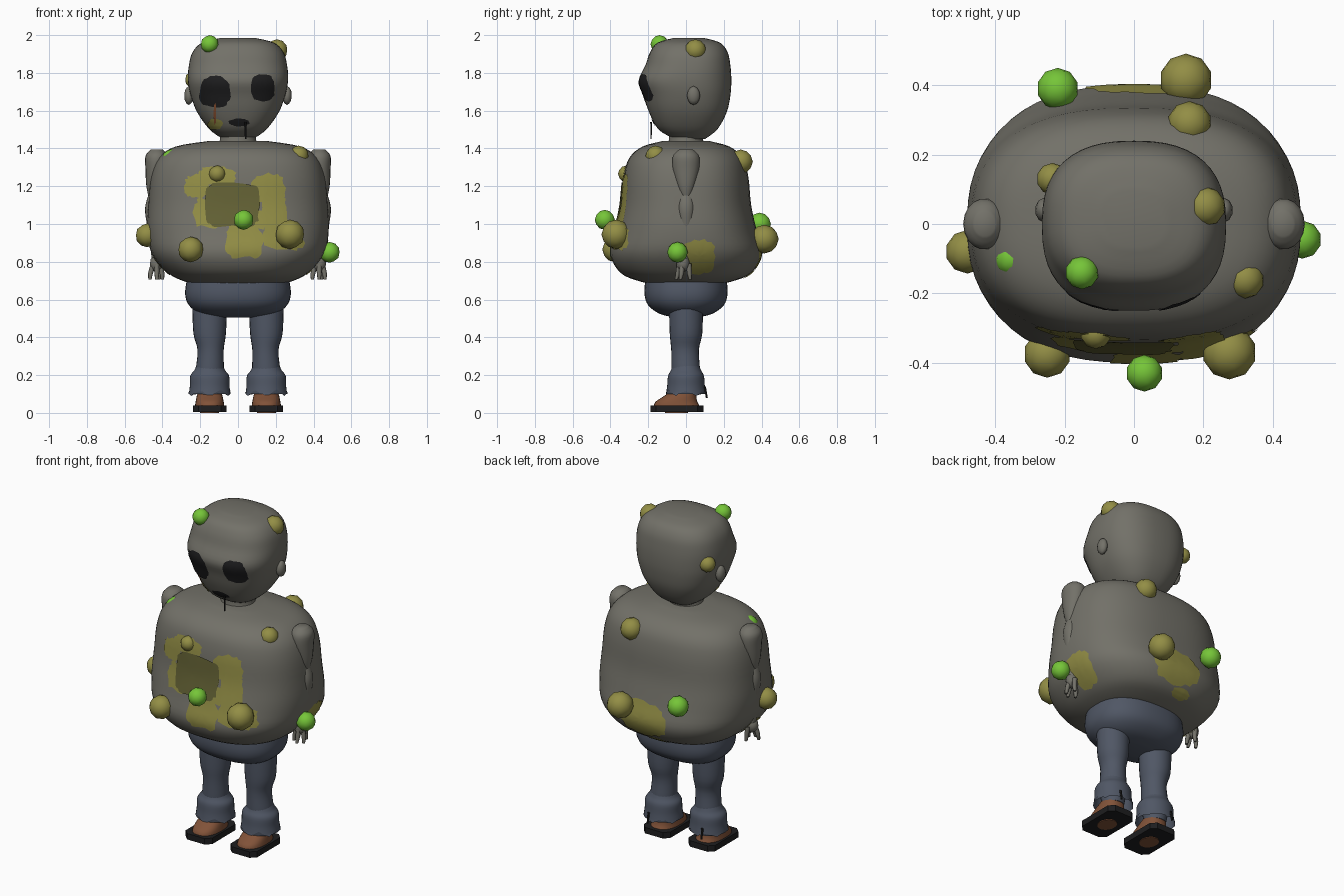
import bpy, bmesh, math, random
from mathutils import Vector
from mathutils.bvhtree import BVHTree

random.seed(4)
if "Cube" in bpy.data.objects:
    bpy.data.objects.remove(bpy.data.objects["Cube"])


def material(name, r, g, b):
    m = bpy.data.materials.new(name)
    m.use_nodes = True
    m.diffuse_color = (r, g, b, 1)
    m.node_tree.nodes["Principled BSDF"].inputs["Base Color"].default_value = (r, g, b, 1)
    return m


GREY = material("grey skin", .17, .165, .14)
OLIVE = material("olive growth", .29, .27, .06)
DARK_OLIVE = material("dark olive rot", .125, .12, .035)
GREEN = material("bright green", .18, .56, .04)
DENIM = material("slate denim", .08, .095, .13)
BROWN = material("brown leather", .22, .085, .04)
BLACK = material("near black", .013, .013, .014)
RUST = material("rust drip", .25, .08, .03)


def finish(name, bm, mat, smooth=True, normals=True):
    if normals:
        bmesh.ops.recalc_face_normals(bm, faces=bm.faces)
    me = bpy.data.meshes.new(name)
    bm.to_mesh(me)
    bm.free()
    me.materials.append(mat)
    ob = bpy.data.objects.new(name, me)
    bpy.context.collection.objects.link(ob)
    if smooth:
        bpy.ops.object.select_all(action='DESELECT')
        ob.select_set(True)
        bpy.context.view_layer.objects.active = ob
        bpy.ops.object.shade_smooth_by_angle(angle=math.radians(50))


def spline(rows, steps):
    """Catmull-Rom interpolation through rows of numbers."""
    out = []
    for i in range(len(rows) - 1):
        p = [rows[max(0, min(len(rows) - 1, i + k))] for k in (-1, 0, 1, 2)]
        for s in range(steps):
            t = s / steps
            out.append([.5 * (2 * b + (c - a) * t + (2 * a - 5 * b + 4 * c - d) * t * t
                              + (3 * b - a - 3 * c + d) * t ** 3) for a, b, c, d in zip(*p)])
    return out + [list(rows[-1])]


def loft(name, rows, mat, power=2, segs=40, steps=4, rag=0):
    """Stack of superellipse rings; each row is z, cx, cy, rx, ry."""
    bm = bmesh.new()
    rings = []
    for z, cx, cy, rx, ry in spline(rows, steps):
        ring = []
        for k in range(segs):
            a = math.tau * k / segs
            c, s = math.cos(a), math.sin(a)
            ring.append(bm.verts.new((cx + rx * math.copysign(abs(c) ** (2 / power), c),
                                      cy + ry * math.copysign(abs(s) ** (2 / power), s), z)))
        rings.append(ring)
    for lo, hi in zip(rings, rings[1:]):
        for k in range(segs):
            bm.faces.new((lo[k], lo[(k + 1) % segs], hi[(k + 1) % segs], hi[k]))
    bm.faces.new(rings[-1])
    if rag:
        for k, v in enumerate(rings[0]):
            v.co.z += rag * abs(k % 6 - 3) / 3 * random.uniform(.6, 1.2)
    else:
        bm.faces.new(rings[0][::-1])
    bmesh.ops.recalc_face_normals(bm, faces=bm.faces)
    surface = BVHTree.FromBMesh(bm)
    finish(name, bm, mat)
    return surface


def ball(name, centre, size, mat):
    bm = bmesh.new()
    bmesh.ops.create_icosphere(bm, subdivisions=2, radius=1)
    for v in bm.verts:
        v.co = Vector(centre) + v.co * Vector(size)
    finish(name, bm, mat)


def patch(name, surface, centre, facing, ru, rv, mat, power=2, wobble=.1, lift=.004):
    """Thin blotch projected on a surface from the facing side."""
    d = -Vector(facing).normalized()
    u = d.cross(Vector((0, 0, 1))).normalized()
    v = u.cross(d)
    bm = bmesh.new()

    def drop(a, b):
        origin = Vector(centre) + u * a + v * b - d
        co, n, _, _ = surface.ray_cast(origin, d)
        if co is None:
            co, n, _, _ = surface.find_nearest(origin + d)
        return bm.verts.new(co + n * lift)

    segs, count = 28, 5
    edge = [1 + random.uniform(-wobble, wobble) for _ in range(segs)]
    mid = drop(0, 0)
    rings = []
    for r in range(1, count + 1):
        ring = []
        for k in range(segs):
            a = math.tau * k / segs
            c, s = math.cos(a), math.sin(a)
            f = edge[k] * r / count
            ring.append(drop(ru * f * math.copysign(abs(c) ** (2 / power), c),
                             rv * f * math.copysign(abs(s) ** (2 / power), s)))
        rings.append(ring)
    for k in range(segs):
        j = (k + 1) % segs
        bm.faces.new((mid, rings[0][k], rings[0][j]))
        for lo, hi in zip(rings, rings[1:]):
            bm.faces.new((lo[k], hi[k], hi[j], lo[j]))
    bm.normal_update()
    bm.faces.ensure_lookup_table()
    if bm.faces[0].normal.dot(d) > 0:
        bmesh.ops.reverse_faces(bm, faces=bm.faces)
    finish(name, bm, mat, normals=False)


# Bloated torso, neck and head
torso = loft("torso", [(.68, 0, 0, .2, .16), (.695, 0, 0, .28, .24), (.74, 0, 0, .37, .345),
                       (.84, 0, 0, .455, .4), (.96, 0, 0, .48, .375), (1.1, 0, 0, .475, .345),
                       (1.25, 0, 0, .46, .33), (1.35, 0, 0, .42, .3), (1.41, 0, 0, .33, .23),
                       (1.44, 0, 0, .15, .12)], GREY, 2.5, 56)
loft("neck", [(1.41, 0, 0, .11, .1), (1.45, 0, 0, .095, .09), (1.52, 0, 0, .1, .09)], GREY)
head = loft("head", [(1.45, 0, .02, .08, .08), (1.5, 0, .01, .15, .155), (1.59, 0, .01, .215, .205),
                     (1.68, 0, .005, .25, .23), (1.76, 0, -.005, .265, .245),
                     (1.84, 0, .01, .26, .225), (1.91, 0, .015, .24, .205),
                     (1.96, 0, .015, .19, .165), (1.985, 0, .015, .09, .08)], GREY, 2.5, 48)

# Face
front = (0, -1, 0)
patch("right_eye", head, (-.12, 0, 1.7), front, .082, .08, BLACK, 2.6, .07)
patch("left_eye", head, (.13, 0, 1.72), front, .062, .07, BLACK, 2.6, .05)
patch("mouth", head, (.005, 0, 1.54), front, .055, .02, BLACK, 2, .08)
patch("cheek_rot", head, (-.12, 0, 1.53), front, .04, .03, OLIVE)
patch("eye_drip", head, (-.12, 0, 1.585), front, .006, .055, RUST, 3, .1, .006)
loft("mouth_drip", [(1.45, .04, -.185, .004, .004), (1.54, .04, -.185, .006, .005)], BLACK, segs=6, steps=1)

# Growths
for part, centre, r, mat in [
        ("right_belly_lump", (-.48, -.08, .94), .063, OLIVE),
        ("front_right_lump", (-.25, -.375, .865), .068, OLIVE),
        ("front_left_lump", (.275, -.37, .945), .078, OLIVE),
        ("shoulder_lump", (.32, -.16, 1.36), .055, OLIVE),
        ("chest_lump", (-.11, -.315, 1.265), .045, OLIVE),
        ("lower_back_lump", (.15, .415, .92), .076, OLIVE),
        ("upper_back_lump", (.16, .29, 1.33), .064, OLIVE),
        ("crown_lump", (.205, .05, 1.92), .058, OLIVE),
        ("temple_lump", (-.235, .13, 1.765), .046, OLIVE),
        ("crown_boil", (-.15, -.14, 1.952), .048, GREEN),
        ("belly_boil", (.03, -.43, 1.022), .053, GREEN),
        ("side_boil", (.485, -.045, .85), .055, GREEN),
        ("back_boil", (-.22, .39, 1.0), .06, GREEN),
        ("shoulder_boil", (-.35, -.1, 1.345), .052, GREEN)]:
    ball(part, centre, (r, r, r), mat)

# Rotten blotches on the torso
patch("belly_rot", torso, (-.03, 0, 1.1), front, .14, .115, DARK_OLIVE, 5, .05, .008)
for x, z, w, h in [(-.22, 1.2, .06, .06), (-.15, 1.06, .085, .08), (.16, 1.19, .085, .075),
                   (.19, 1.05, .065, .11), (-.11, 1.255, .1, .045), (.03, .91, .1, .09),
                   (.24, .92, .11, .06), (.07, 1.02, .11, .05)]:
    patch("belly_blotch", torso, (x, 0, z), front, w, h, OLIVE, 2.8, .12)
back = (0, 1, 0)
patch("back_blotch", torso, (.02, 0, .86), back, .15, .1, OLIVE, 2.6)
patch("under_back_blotch", torso, (-.05, 0, .735), back, .06, .02, OLIVE)
patch("left_blotch", torso, (0, .07, .83), (1, 0, 0), .085, .09, OLIVE, 2.6)
patch("right_blotch", torso, (0, -.03, .78), (-1, 0, 0), .07, .05, OLIVE, 2.6)

# Hips
loft("hips", [(.505, 0, 0, .1, .06), (.525, 0, 0, .2, .14), (.57, 0, 0, .26, .2),
              (.63, 0, 0, .28, .22), (.71, 0, 0, .27, .215)], DENIM, 2.4)

for side, s in (("left", 1), ("right", -1)):
    ball(side + "_ear", (s * .26, .04, 1.68), (.025, .035, .05), GREY)

    # Arms with hanging fingers
    ax = s * .43
    loft(side + "_upper_arm", [(1.13, s * .45, 0, .02, .02), (1.2, s * .45, 0, .035, .045),
                               (1.29, s * .435, 0, .055, .07), (1.36, ax, 0, .06, .07),
                               (1.395, ax, 0, .03, .035)], GREY, segs=18)
    loft(side + "_forearm", [(.8, ax, -.01, .025, .025), (.88, s * .435, -.01, .03, .03),
                             (.98, s * .445, 0, .035, .035), (1.08, s * .452, 0, .04, .046),
                             (1.15, s * .45, 0, .025, .035), (1.18, s * .45, 0, .01, .015)], GREY, segs=18)
    ball(side + "_palm", (s * .43, -.015, .79), (.038, .035, .045), GREY)
    for f, dy in ((-.03, -.02), (0, -.035), (.025, -.02), (.01, .015)):
        loft(side + "_finger", [(.705, ax + f * 1.2, dy * 1.5, .008, .008), (.74, ax + f * 1.1, dy * 1.2, .013, .013),
                                (.79, ax + f * .6, dy, .014, .014)], GREY, segs=8, steps=2)

    # Legs and ragged cuffs
    x = s * .15
    loft(side + "_leg", [(.1, x, 0, .06, .06), (.2, x, 0, .075, .075), (.33, x - s * .005, -.005, .069, .073),
                         (.42, x, 0, .086, .086), (.56, x, 0, .092, .09)], DENIM, segs=24)
    loft(side + "_cuff", [(.09, x, 0, .112, .108), (.14, x, 0, .105, .1), (.195, x, 0, .103, .095),
                          (.225, x, 0, .082, .08), (.25, x, 0, .07, .07)], DENIM, segs=36, rag=.03)
    loft(side + "_loose_thread", [(.08, x + s * .03, .11, .006, .006), (.14, x + s * .03, .1, .008, .006)],
         BLACK, segs=6, steps=1)

    # Shoes: upper, slab sole with clipped corners and round patch underneath
    loft(side + "_shoe", [(.035, x, -.05, .078, .122), (.06, x, -.05, .074, .11),
                          (.09, x, -.03, .068, .085), (.13, x, 0, .055, .06)], BROWN, 2.4, 28)
    bm = bmesh.new()
    bmesh.ops.create_cube(bm, size=1)
    for v in bm.verts:
        v.co = Vector((x, -.048, .022)) + v.co * Vector((.178, .28, .036))
    upright = [e for e in bm.edges if abs(e.verts[0].co.z - e.verts[1].co.z) > .01]
    bmesh.ops.bevel(bm, geom=upright, offset=.03, segments=1, affect='EDGES')
    finish(side + "_sole", bm, BLACK, smooth=False)
    loft(side + "_sole_patch", [(0, x, -.05, .05, .06), (.006, x, -.05, .05, .06)], BROWN, segs=20, steps=1)
